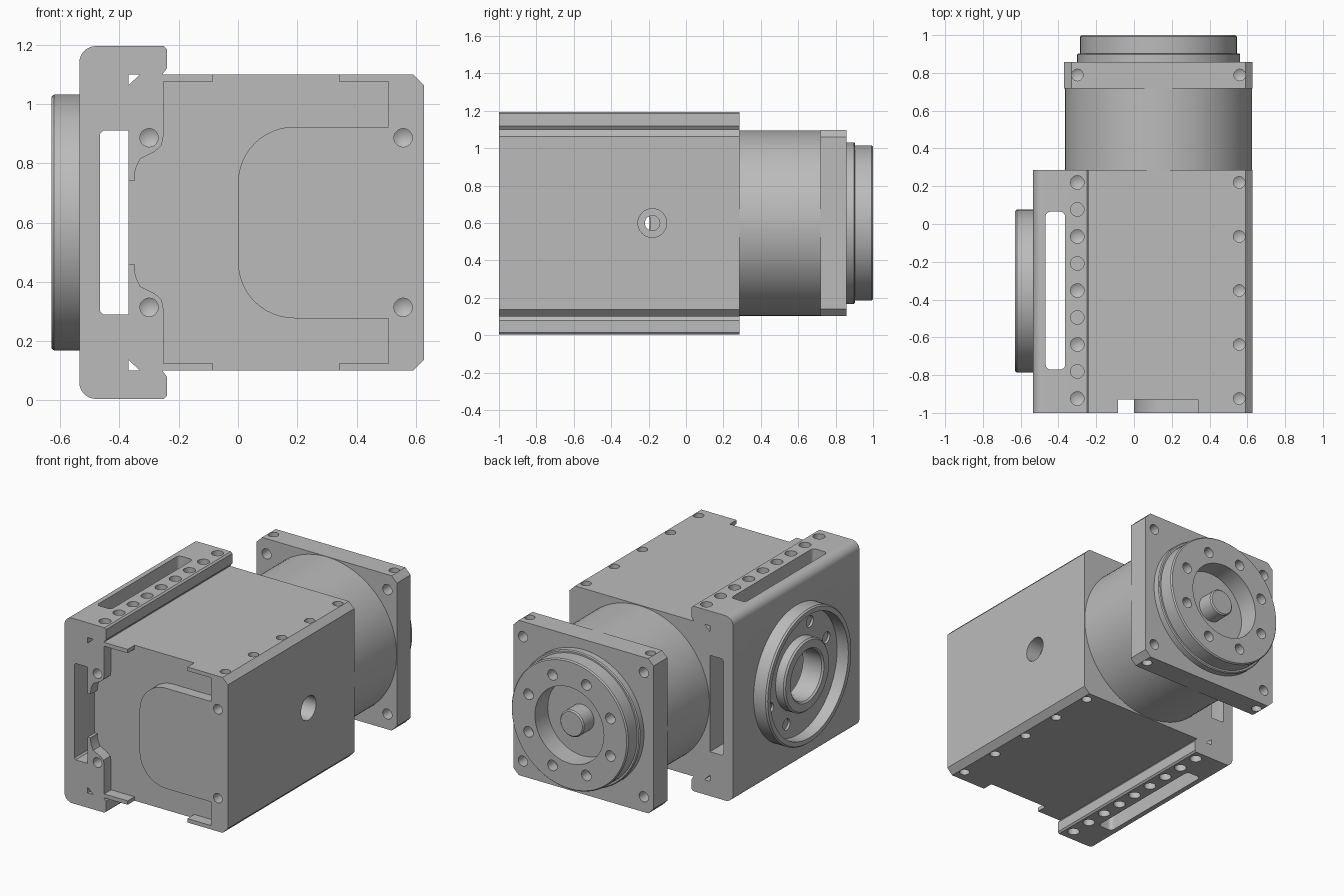
import bpy, bmesh, math
from mathutils import Vector

if "Cube" in bpy.data.objects:
    bpy.data.objects.remove(bpy.data.objects["Cube"])

grey = bpy.data.materials.new("machined grey")
grey.use_nodes = True
grey.diffuse_color = (0.5, 0.5, 0.5, 1)
grey.node_tree.nodes["Principled BSDF"].inputs["Base Color"].default_value = grey.diffuse_color

MID = 0.6            # height of the shaft axes
FRONT, BACK = -1.0, 0.285
SHAFT_X = 0.13
BOSS_Y = -0.355


def prism(bm, pts, axis, lo, hi):
    """Extrude a 2D outline along y (outline in xz) or z (outline in xy)."""
    place = (lambda u, v, t: (u, t, v)) if axis == "Y" else (lambda u, v, t: (u, v, t))
    a, b = ([bm.verts.new(place(u, v, t)) for u, v in pts] for t in (lo, hi))
    bm.faces.new(a)
    bm.faces.new(b[::-1])
    for i in range(len(pts)):
        j = (i + 1) % len(pts)
        bm.faces.new((a[i], b[i], b[j], a[j]))


def lathe(bm, profile, origin, axis, seg=32, closed=False):
    """Revolve (radius, height) points about an axis through origin."""
    turn = Vector(axis).to_track_quat("Z", "Y")
    rings = []
    for r, h in profile:
        count = seg if r > 0 else 1
        rings.append([bm.verts.new(Vector(origin) + turn @ Vector(
            (r * math.cos(math.tau * k / seg), r * math.sin(math.tau * k / seg), h)))
            for k in range(count)])
    pairs = list(zip(rings, rings[1:]))
    if closed:
        pairs.append((rings[-1], rings[0]))
    for a, b in pairs:
        for k in range(seg):
            n = (k + 1) % seg
            quad = [a[k % len(a)], a[n % len(a)], b[n % len(b)], b[k % len(b)]]
            bm.faces.new(list(dict.fromkeys(quad)))


def hole(bm, origin, axis, r, depth, tip=True):
    """Blind drilled hole, with an optional conical bottom."""
    end = -depth - (r * 0.6 if tip else 0)
    lathe(bm, [(0, end), (r, -depth), (r, 0.02), (0, 0.02)], origin, axis, 20)


def arc(cx, cz, r, start, end, n=8):
    steps = [math.radians(start + (end - start) * i / n) for i in range(n + 1)]
    return [(cx + r * math.cos(t), cz + r * math.sin(t)) for t in steps]


def mirrored(half):
    """Close an upper half outline with its reflection below the mid height."""
    return half + [(u, 2 * MID - v) for u, v in reversed(half)]


def make(name, bm):
    bmesh.ops.recalc_face_normals(bm, faces=bm.faces[:])
    mesh = bpy.data.meshes.new(name)
    bm.to_mesh(mesh)
    bm.free()
    mesh.materials.append(grey)
    obj = bpy.data.objects.new(name, mesh)
    bpy.context.collection.objects.link(obj)
    return obj


def activate(obj):
    bpy.ops.object.select_all(action="DESELECT")
    obj.select_set(True)
    bpy.context.view_layer.objects.active = obj


def cut(obj, bm):
    cutter = make("cutter", bm)
    cutter.hide_render = True
    mod = obj.modifiers.new("cut", "BOOLEAN")
    mod.operation, mod.solver, mod.object = "DIFFERENCE", "EXACT", cutter
    activate(obj)
    bpy.ops.object.modifier_apply(modifier=mod.name)
    bpy.data.objects.remove(cutter)


def smooth(obj):
    activate(obj)
    bpy.ops.object.shade_smooth_by_angle(angle=math.radians(30))


# Housing: square body with a taller mounting side
bm = bmesh.new()
half = arc(-0.48, 1.14, 0.055, 180, 90) + [
    (-0.25, 1.195), (-0.24, 1.185), (-0.24, 1.12), (-0.255, 1.1), (0.59, 1.1), (0.628, 1.062)]
prism(bm, mirrored(half), "Y", FRONT, BACK)
housing = make("gear_housing", bm)

# Lengthwise window and the two small triangular channels
bm = bmesh.new()
prism(bm, mirrored([(-0.465, 0.9), (-0.455, 0.91), (-0.37, 0.91)]), "Y", -1.1, 0.4)
for s in (1, -1):
    tri = [(-0.37, 0.5), (-0.33, 0.5), (-0.37, 0.463)]
    prism(bm, [(u, MID + s * v) for u, v in tri], "Y", -1.1, 0.4)
cut(housing, bm)

# Vertical rounded slot
bm = bmesh.new()
r = 0.025
slot = []
for cx, cy, a in ((-0.39, 0.04, 0), (-0.443, 0.04, 90), (-0.443, -0.745, 180), (-0.39, -0.745, 270)):
    slot += arc(cx, cy, r, a, a + 90, 5)
prism(bm, slot, "Z", -0.1, 1.3)
cut(housing, bm)

# Shallow front recess around the raised rounded panel
bm = bmesh.new()
half = [(-0.4, 0.74), (-0.35, 0.74), (-0.346, 0.78), (-0.33, 0.815), (-0.28, 0.84),
        (-0.258, 0.86), (-0.252, 0.89), (-0.252, 1.075), (-0.085, 1.075), (-0.085, 1.13),
        (0.34, 1.13), (0.34, 1.075), (0.508, 1.075), (0.508, 0.923)]
half += arc(0.19, 0.733, 0.19, 90, 180, 12)
prism(bm, mirrored(half), "Y", -1.1, FRONT + 0.07)
cut(housing, bm)

# Stepped side bore and the opening behind the boss
bm = bmesh.new()
lathe(bm, [(0, -1.05), (0.04, -1.05), (0.04, -0.1), (0.077, -0.1), (0.077, 0.02), (0, 0.02)],
      (0.628, -0.18, MID), (1, 0, 0))
lathe(bm, [(0, -0.12), (0.165, -0.12), (0.165, 0.05), (0, 0.05)],
      (-0.535, BOSS_Y, MID), (-1, 0, 0), 48)
cut(housing, bm)

# Drilled rows on top and bottom, and four front holes
bm = bmesh.new()
for s in (1, -1):
    for i in range(9):
        y = 0.22 - i * 0.143
        hole(bm, (-0.3, y, MID + s * 0.595), (0, 0, s), 0.036, 0.06, i % 2 == 0)
        if i % 2 == 0:
            hole(bm, (0.557, y, MID + s * 0.5), (0, 0, s), 0.031, 0.08)
    for x in (-0.3, 0.557):
        hole(bm, (x, FRONT, MID + s * 0.286), (0, -1, 0), 0.031, 0.08)
cut(housing, bm)
smooth(housing)

# Side boss: thin rim, recessed floor and hollow hub
bm = bmesh.new()
lathe(bm, [(0.16, -0.03), (0.432, -0.03), (0.432, 0.085), (0.424, 0.095), (0.395, 0.095),
           (0.395, 0.015), (0.23, 0.015), (0.23, 0.07), (0.22, 0.08), (0.17, 0.08), (0.16, 0.07)],
      (-0.535, BOSS_Y, MID), (-1, 0, 0), 96, closed=True)
boss = make("output_boss", bm)
bm = bmesh.new()
for deg in (22.5, 67.5, 202.5, 247.5):
    a = math.radians(deg)
    hole(bm, (-0.55, BOSS_Y - 0.31 * math.cos(a), MID + 0.31 * math.sin(a)),
         (-1, 0, 0), 0.036, 0.035, False)
cut(boss, bm)
smooth(boss)

# Round neck joining housing and flange
bm = bmesh.new()
lathe(bm, [(0, 0.27), (0.496, 0.27), (0.496, 0.73), (0, 0.73)], (SHAFT_X, 0, MID), (0, 1, 0), 96)
smooth(make("round_neck", bm))

# Square flange with chamfered corners, drilled at corners, top and bottom
bm = bmesh.new()
prism(bm, mirrored([(-0.37, 1.06), (-0.332, 1.098), (0.59, 1.098), (0.628, 1.06)]), "Y", 0.718, 0.858)
flange = make("square_flange", bm)
for through in (True, False):
    bm = bmesh.new()
    for s in (1, -1):
        for x in (SHAFT_X - 0.43, SHAFT_X + 0.43):
            if through:
                hole(bm, (x, 0.858, MID + s * 0.4), (0, 1, 0), 0.033, 0.2, False)
            else:
                hole(bm, (x, 0.789, MID + s * 0.498), (0, 0, s), 0.031, 0.04)
    cut(flange, bm)
smooth(flange)

# Round pilot with pocket and central shaft
bm = bmesh.new()
lathe(bm, [(0, 0.84), (0.432, 0.84), (0.432, 0.897), (0.426, 0.903), (0.415, 0.903),
           (0.415, 0.992), (0.408, 1), (0.245, 1), (0.245, 0.87), (0.085, 0.87),
           (0.085, 0.97), (0.077, 0.978), (0, 0.978)], (SHAFT_X, 0, MID), (0, 1, 0), 96)
pilot = make("pilot_with_shaft", bm)
bm = bmesh.new()
for k in range(8):
    a = math.tau * (k + 0.5) / 8
    hole(bm, (SHAFT_X + 0.315 * math.cos(a), 1, MID + 0.315 * math.sin(a)), (0, 1, 0), 0.034, 0.07)
cut(pilot, bm)
smooth(pilot)
